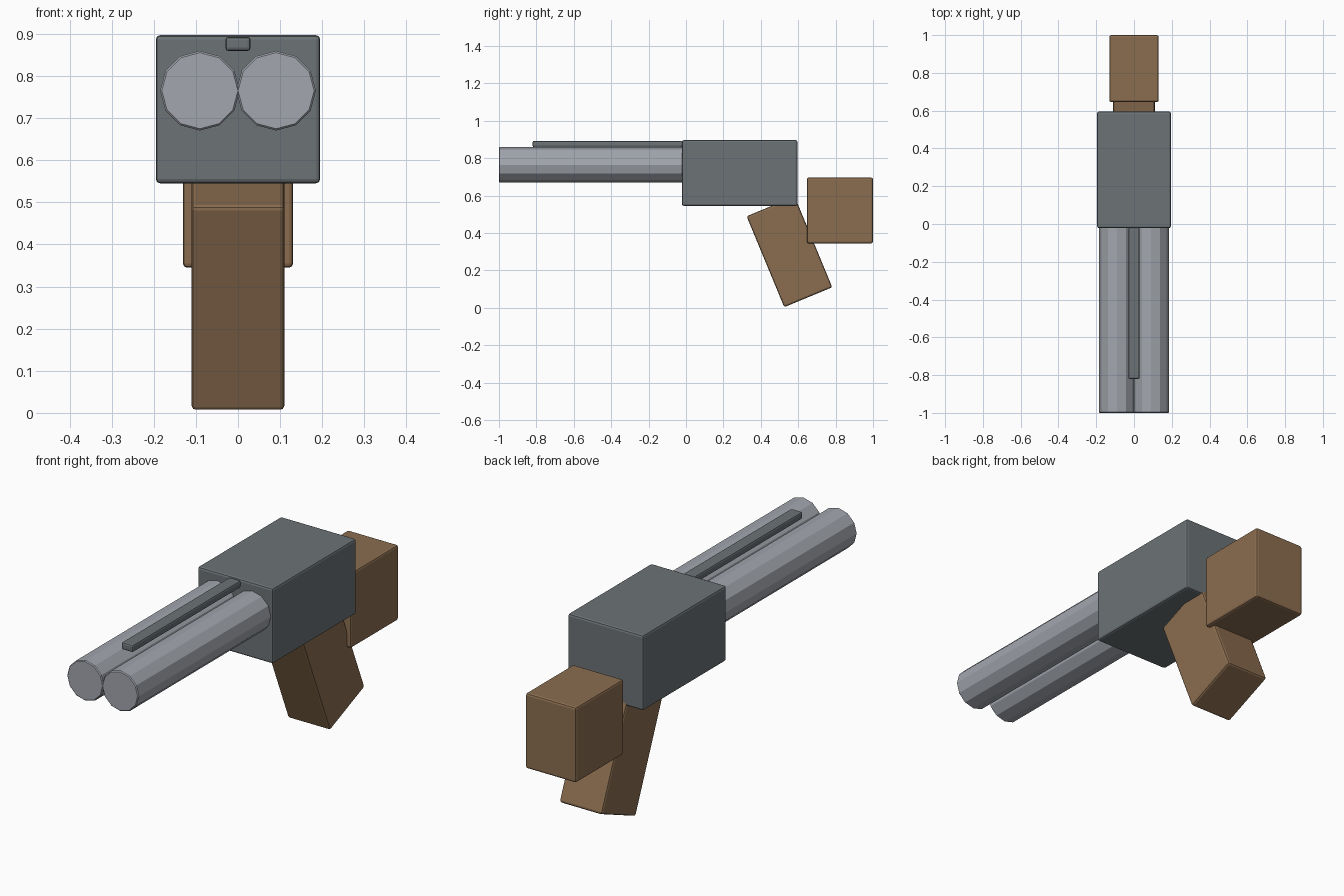
import bpy
import math

if "Cube" in bpy.data.objects:
    bpy.data.objects.remove(bpy.data.objects["Cube"])


def material(name, rgb):
    m = bpy.data.materials.new(name)
    m.diffuse_color = (*rgb, 1.0)
    m.use_nodes = True
    m.node_tree.nodes["Principled BSDF"].inputs["Base Color"].default_value = m.diffuse_color
    return m


DARK_STEEL = material("dark_steel", (0.15, 0.17, 0.18))
LIGHT_STEEL = material("light_steel", (0.36, 0.38, 0.42))
WOOD = material("brown_wood", (0.26, 0.155, 0.08))


def finish(obj, name, mat, bevel, segments):
    obj.name = name
    obj.data.materials.append(mat)
    bpy.ops.object.transform_apply(location=False, rotation=True, scale=True)
    mod = obj.modifiers.new("soft_edges", "BEVEL")
    mod.width = bevel
    mod.segments = segments
    mod.limit_method = "ANGLE"
    mod.angle_limit = math.radians(40)
    return obj


def box(name, centre, size, mat, tilt=0.0, bevel=0.01):
    bpy.ops.mesh.primitive_cube_add(size=1, location=centre,
                                    rotation=(math.radians(tilt), 0, 0))
    obj = bpy.context.object
    obj.scale = size
    return finish(obj, name, mat, bevel, 2)


# Main body block
box("receiver", (0, 0.287, 0.721), (0.39, 0.618, 0.352), DARK_STEEL)

# Pair of twelve-sided barrels
for side, label in ((-1, "left"), (1, "right")):
    bpy.ops.mesh.primitive_cylinder_add(
        vertices=12, radius=0.0945, depth=0.99,
        location=(side * 0.0905, -0.505, 0.765),
        rotation=(math.pi / 2, 0, 0))
    finish(bpy.context.object, label + "_barrel", LIGHT_STEEL, 0.004, 1)

# Sighting rib between the barrels
box("top_rib", (0, -0.42, 0.876), (0.06, 0.80, 0.034), DARK_STEEL, bevel=0.008)

# Slanted grip and rear stock block
box("grip", (0, 0.553, 0.30), (0.22, 0.278, 0.526), WOOD, tilt=22.5)
box("stock", (0, 0.823, 0.521), (0.262, 0.354, 0.352), WOOD)
